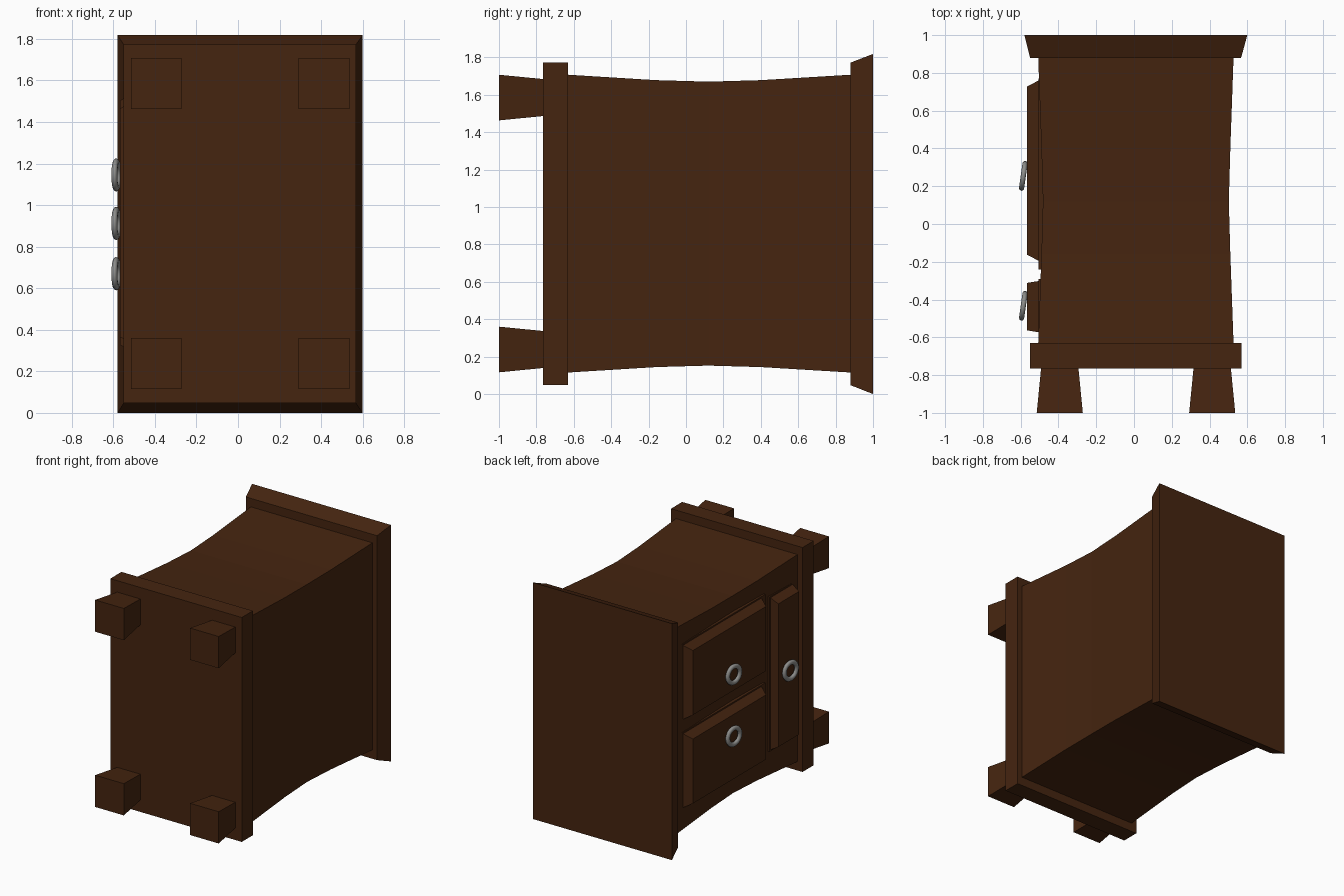
import bpy, bmesh, math
from mathutils import Matrix

cube = bpy.data.objects.get("Cube")
if cube:
    bpy.data.objects.remove(cube, do_unlink=True)


def material(name, color):
    m = bpy.data.materials.new(name)
    m.use_nodes = True
    m.diffuse_color = color
    m.node_tree.nodes["Principled BSDF"].inputs["Base Color"].default_value = color
    return m


wood = material("dark_wood", (0.06, 0.018, 0.005, 1))
metal = material("grey_metal", (0.27, 0.27, 0.26, 1))


def loft(name, axis, sections):
    """Rectangular sections (position, lo_a, hi_a, lo_b, hi_b) joined along an axis."""
    bm = bmesh.new()
    rings = []
    for p, a0, a1, b0, b1 in sections:
        ring = []
        for a, b in ((a0, b0), (a1, b0), (a1, b1), (a0, b1)):
            ring.append(bm.verts.new((p, a, b) if axis == "x" else (a, p, b)))
        rings.append(ring)
    for r, s in zip(rings, rings[1:]):
        for i in range(4):
            j = (i + 1) % 4
            bm.faces.new((r[i], r[j], s[j], s[i]))
    bm.faces.new(rings[0])
    bm.faces.new(rings[-1])
    bmesh.ops.recalc_face_normals(bm, faces=bm.faces)
    mesh = bpy.data.meshes.new(name)
    bm.to_mesh(mesh)
    bm.free()
    mesh.materials.append(wood)
    obj = bpy.data.objects.new(name, mesh)
    bpy.context.collection.objects.link(obj)
    return obj


# Cabinet lying on its side, with a pinched waist
waist = ((-0.63, 0, 0), (-0.16, 0.017, 0.029), (0.12, 0.025, 0.037),
         (0.4, 0.017, 0.029), (0.88, 0, 0))
loft("cabinet_body", "y", [(y, -0.507 + dx, 0.527 - dx, 0.115 + dz, 1.707 - dz)
                           for y, dx, dz in waist])

# Flared top and plain base slab
loft("cabinet_top", "y", [(0.88, -0.55, 0.567, 0.047, 1.772),
                          (1.0, -0.58, 0.6, 0, 1.818)])
loft("base_slab", "y", [(-0.765, -0.55, 0.568, 0.047, 1.772),
                        (-0.63, -0.55, 0.568, 0.047, 1.772)])

# Four feet widening away from the base
for side, x in (("front", -0.393), ("back", 0.414)):
    for end, z in (("lower", 0.238), ("upper", 1.585)):
        loft(f"{side}_{end}_foot", "y",
             [(y, x - r, x + r, z - r, z + r) for y, r in ((-1, 0.122), (-0.765, 0.099))])


def drawer(name, y0, y1, z0, z1, by, bz, rim):
    """Bevelled panel on a shallow plinth."""
    loft(name + "_plinth", "x", [(x, y0 - rim, y1 + 0.01, z0 - 0.01, z1 + 0.01)
                                 for x in (-0.506, -0.46)])
    loft(name, "x", [(-0.567, y0 + by, y1 - by, z0 + bz, z1 - bz),
                     (-0.505, y0, y1, z0, z1)])


drawer("upper_drawer", -0.195, 0.76, 0.97, 1.54, 0.033, 0.037, 0.045)
drawer("lower_drawer", -0.195, 0.76, 0.29, 0.86, 0.033, 0.037, 0.045)
drawer("wide_drawer", -0.573, -0.302, 0.33, 1.5, 0.01, 0.035, 0)


def ring_handle(name, y, z, major=0.062, minor=0.018, n=24, m=10):
    """Ring pull leaning out from the panel."""
    bm = bmesh.new()
    grid = []
    for i in range(n):
        u = 2 * math.pi * i / n
        row = []
        for j in range(m):
            v = 2 * math.pi * j / m
            r = major + minor * math.cos(v)
            row.append(bm.verts.new((minor * 0.8 * math.sin(v),
                                     r * math.cos(u), r * math.sin(u))))
        grid.append(row)
    for i in range(n):
        a, b = grid[i], grid[(i + 1) % n]
        for j in range(m):
            k = (j + 1) % m
            bm.faces.new((a[j], b[j], b[k], a[k])).smooth = True
    bmesh.ops.recalc_face_normals(bm, faces=bm.faces)
    bm.transform(Matrix.Translation((-0.586, y, z)) @ Matrix.Rotation(math.radians(-8), 4, "Z"))
    mesh = bpy.data.meshes.new(name)
    bm.to_mesh(mesh)
    bm.free()
    mesh.materials.append(metal)
    bpy.context.collection.objects.link(bpy.data.objects.new(name, mesh))


ring_handle("upper_drawer_ring", 0.255, 1.145)
ring_handle("lower_drawer_ring", 0.255, 0.67)
ring_handle("wide_drawer_ring", -0.433, 0.912)
